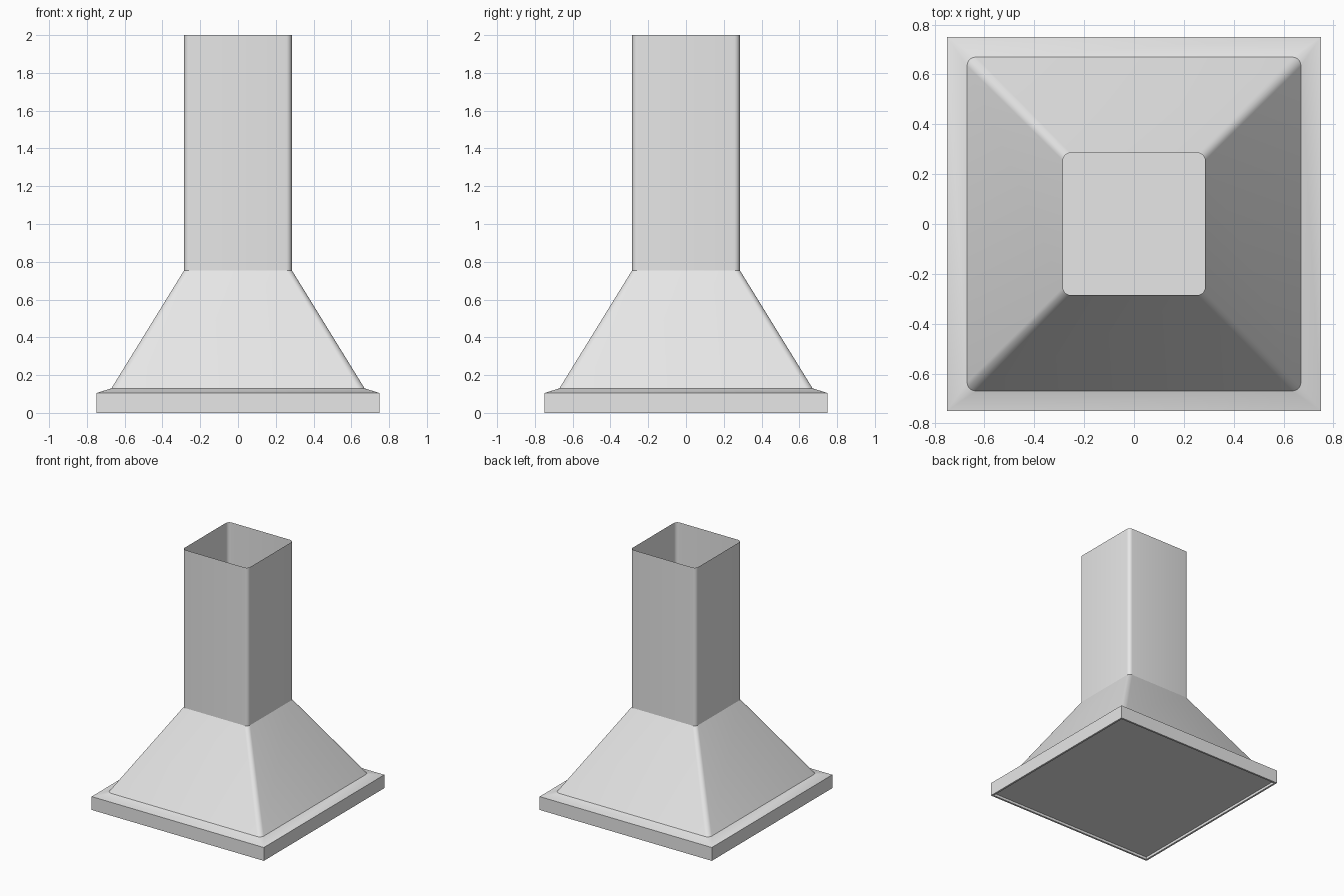
import bpy
import bmesh
from math import cos, sin, pi, radians

cube = bpy.data.objects.get("Cube")
if cube:
    bpy.data.objects.remove(cube, do_unlink=True)

# Single brushed metal grey
metal = bpy.data.materials.new("metal_grey")
metal.use_nodes = True
GREY = (0.8, 0.8, 0.8, 1)
metal.diffuse_color = GREY
metal.node_tree.nodes["Principled BSDF"].inputs["Base Color"].default_value = GREY

STEPS = 5  # segments in each rounded corner


def ring(bm, half, radius, z):
    """Square outline with rounded corners, counter-clockwise."""
    verts = []
    for corner in range(4):
        mid = pi / 4 + corner * pi / 2
        sx = 1 if cos(mid) > 0 else -1
        sy = 1 if sin(mid) > 0 else -1
        for i in range(STEPS + 1):
            a = (corner + i / STEPS) * pi / 2
            verts.append(bm.verts.new((sx * (half - radius) + radius * cos(a),
                                       sy * (half - radius) + radius * sin(a), z)))
    return verts


def loft(name, sections, floor=False):
    """Skin a stack of (half width, corner radius, height) sections."""
    bm = bmesh.new()
    rings = [ring(bm, *s) for s in sections]
    for low, high in zip(rings, rings[1:]):
        for i in range(len(low)):
            j = (i + 1) % len(low)
            bm.faces.new((low[i], low[j], high[j], high[i]))
    if floor:
        bm.faces.new(rings[0][::-1])
    bmesh.ops.remove_doubles(bm, verts=bm.verts, dist=0.0001)
    mesh = bpy.data.meshes.new(name)
    bm.to_mesh(mesh)
    bm.free()
    mesh.materials.append(metal)
    obj = bpy.data.objects.new(name, mesh)
    bpy.context.collection.objects.link(obj)
    bpy.ops.object.select_all(action="DESELECT")
    obj.select_set(True)
    bpy.context.view_layer.objects.active = obj
    bpy.ops.object.shade_smooth_by_angle(angle=radians(30))
    return obj


# Base tray: recessed underside panel, thin lip, outer band and sloped ledge
loft("base_tray", [(0.735, 0, 0.02), (0.735, 0, 0), (0.75, 0, 0),
                   (0.75, 0, 0.105), (0.67, 0.035, 0.13)], floor=True)

# Tapered canopy
loft("canopy", [(0.67, 0.035, 0.13), (0.285, 0.03, 0.755)])

# Open-topped flue
loft("flue", [(0.285, 0.03, 0.755), (0.285, 0.03, 2)])
